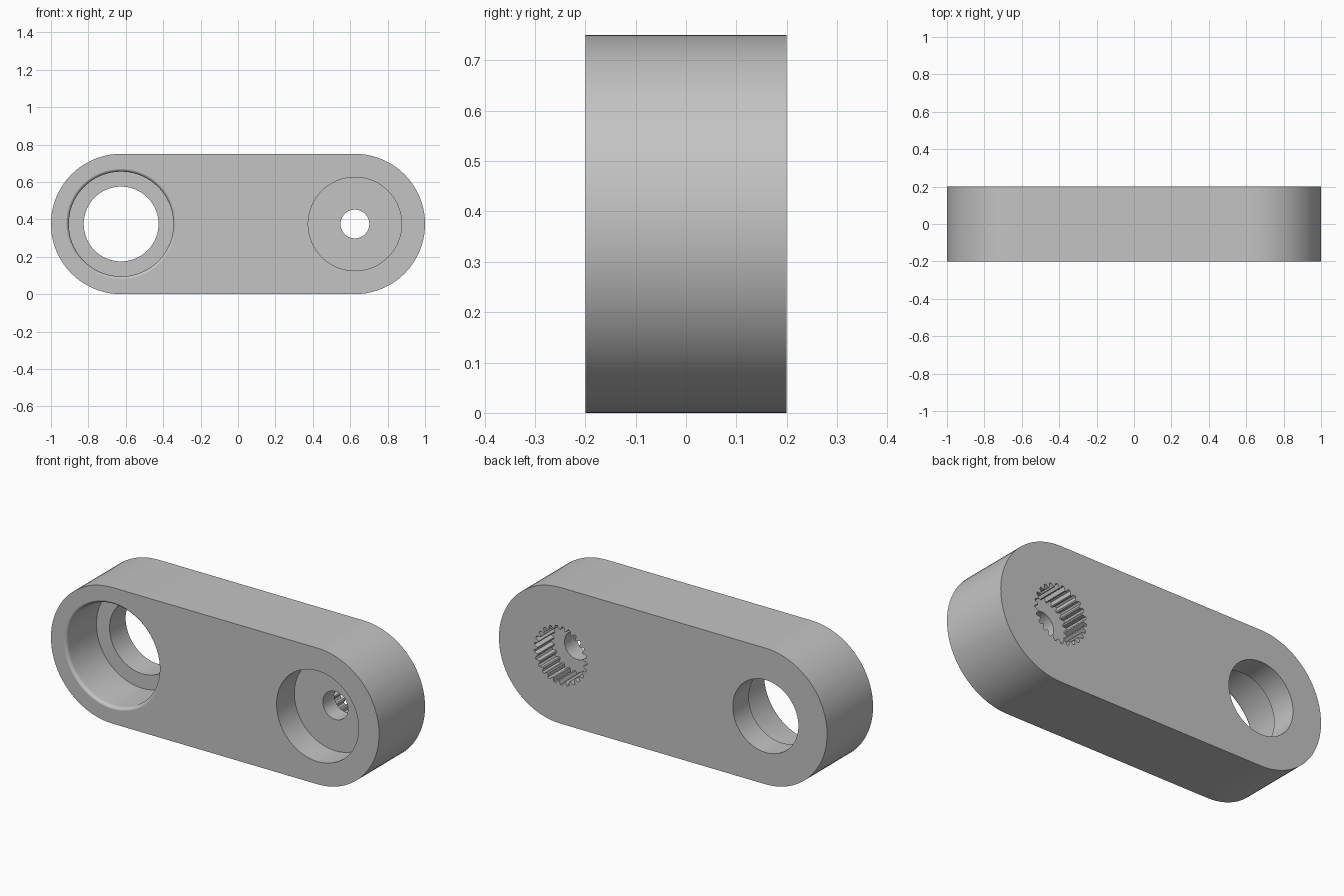
import bpy, bmesh
from math import sin, cos, pi, radians

HALF_Y = 0.2      # half thickness of the arm
END_R = 0.375     # radius of the rounded ends, also the axis height
AXIS_X = 0.625    # distance of each bore axis from the middle

if "Cube" in bpy.data.objects:
    bpy.data.objects.remove(bpy.data.objects["Cube"], do_unlink=True)

grey = bpy.data.materials.new("light_grey")
grey.use_nodes = True
grey.diffuse_color = (0.55, 0.55, 0.55, 1)
grey.node_tree.nodes["Principled BSDF"].inputs["Base Color"].default_value = grey.diffuse_color


def finish(bm, name):
    bmesh.ops.recalc_face_normals(bm, faces=bm.faces)
    mesh = bpy.data.meshes.new(name)
    bm.to_mesh(mesh)
    bm.free()
    mesh.materials.append(grey)
    obj = bpy.data.objects.new(name, mesh)
    bpy.context.collection.objects.link(obj)
    return obj


def prism(name, outline, y0, y1):
    """Extrude an (x, z) outline along y."""
    bm = bmesh.new()
    face = bm.faces.new([bm.verts.new((x, y0, z)) for x, z in outline])
    ext = bmesh.ops.extrude_face_region(bm, geom=[face])["geom"]
    verts = [v for v in ext if isinstance(v, bmesh.types.BMVert)]
    bmesh.ops.translate(bm, verts=verts, vec=(0, y1 - y0, 0))
    return finish(bm, name)


def lathe(name, x, profile, steps=72):
    """Revolve a (radius, y) profile around a y-axis at x, with flat caps."""
    bm = bmesh.new()
    rings = []
    for r, y in profile:
        rings.append([bm.verts.new((x + r * cos(2 * pi * i / steps), y,
                                    END_R + r * sin(2 * pi * i / steps)))
                      for i in range(steps)])
    for a, b in zip(rings, rings[1:]):
        for i in range(steps):
            j = (i + 1) % steps
            bm.faces.new((a[i], a[j], b[j], b[i]))
    bm.faces.new(rings[0])
    bm.faces.new(rings[-1])
    return finish(bm, name)


# Arm body: a slab with two rounded ends
outline = []
for side in (1, -1):
    for i in range(41):
        a = -pi / 2 + pi * i / 40
        outline.append((side * (AXIS_X + END_R * cos(a)), END_R + side * END_R * sin(a)))
arm = prism("arm_body", outline, -HALF_Y, HALF_Y)

# Large stepped bore with a rounded front lip
fillet = 0.02
lip = [(0.30 - fillet * cos(a), -0.181 - fillet * sin(a))
       for a in (pi / 2 * i / 8 for i in range(8, -1, -1))]
bore = lathe("bearing_bore_cutter", -AXIS_X,
             [(0.30, -0.25)] + lip + [(0.28, 0.06), (0.20, 0.06), (0.20, 0.25)])

# Screw head recess and screw hole
screw = lathe("screw_recess_cutter", AXIS_X,
              [(0.25, -0.25), (0.25, -0.045), (0.077, -0.045), (0.077, 0.1)])

# Toothed socket in the back
teeth = 25
star = []
for t in range(teeth):
    for part, r in ((0.0, 0.141), (0.2, 0.141), (0.45, 0.161), (0.75, 0.161)):
        a = 2 * pi * (t + part) / teeth
        star.append((AXIS_X + r * cos(a), END_R + r * sin(a)))
socket = prism("spline_socket_cutter", star, 0.055, 0.25)

# Cut the holes
bpy.ops.object.select_all(action="DESELECT")
bpy.context.view_layer.objects.active = arm
arm.select_set(True)
for cutter in (bore, screw, socket):
    mod = arm.modifiers.new(cutter.name, "BOOLEAN")
    mod.operation = "DIFFERENCE"
    mod.solver = "EXACT"
    mod.object = cutter
    cutter.hide_render = True
    bpy.ops.object.modifier_apply(modifier=mod.name)
    bpy.data.objects.remove(cutter, do_unlink=True)

bpy.ops.object.shade_smooth_by_angle(angle=radians(15))
